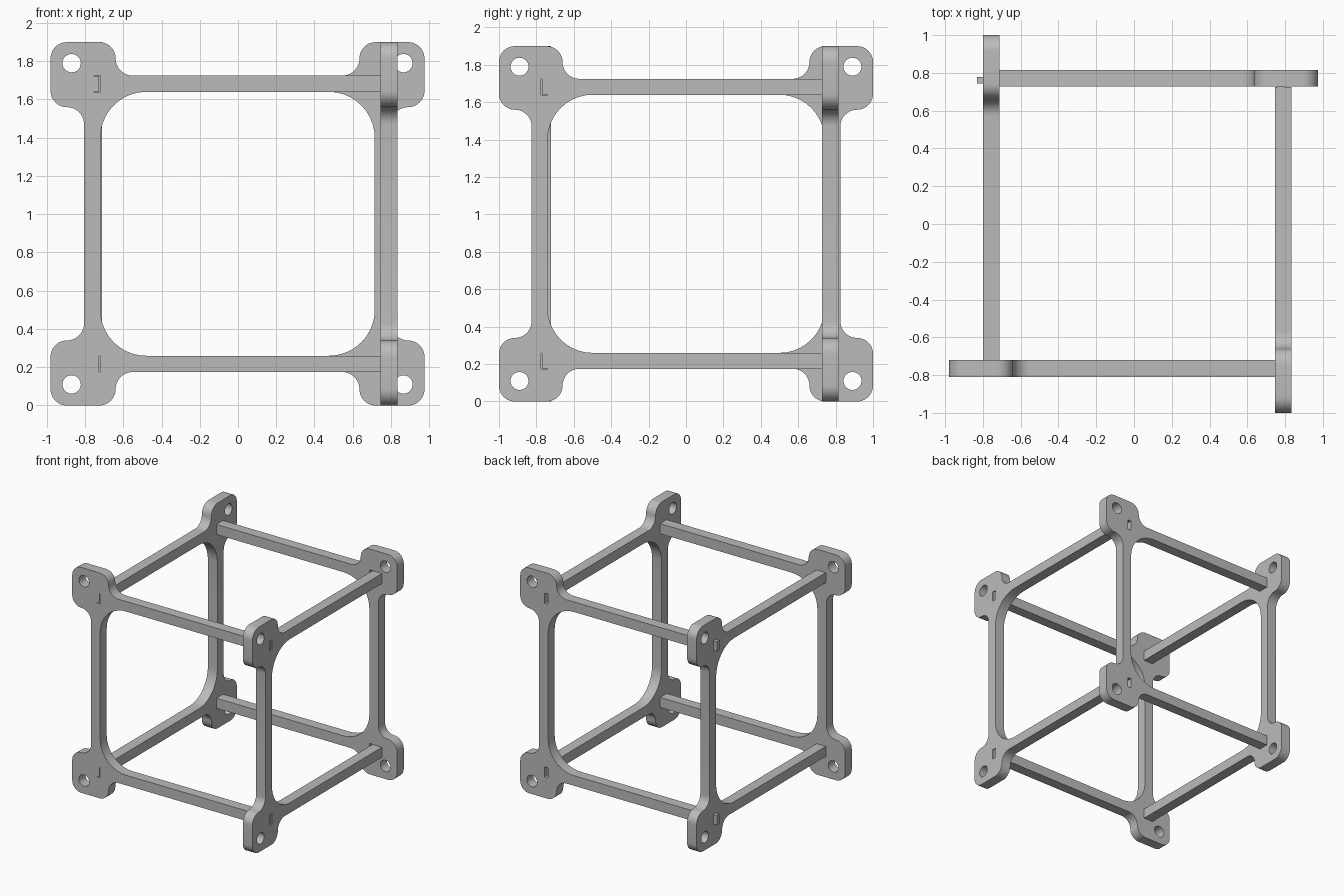
import bpy, bmesh, math
from mathutils import Vector, Matrix

cube = bpy.data.objects.get("Cube")
if cube:
    bpy.data.objects.remove(cube, do_unlink=True)

THICK = 0.088
LENGTH = 1.726          # ear end to joint end
HALF = 0.95             # half the panel height
BAR_OUT, BAR_IN = 0.775, 0.69

grey = bpy.data.materials.new("plain grey")
grey.use_nodes = True
grey.diffuse_color = (0.5, 0.5, 0.5, 1)
grey.node_tree.nodes["Principled BSDF"].inputs["Base Color"].default_value = (0.5, 0.5, 0.5, 1)


def rounded(corners, steps=10):
    """Closed outline with each corner (x, y, radius) replaced by an arc."""
    out = []
    count = len(corners)
    for i, (x, y, r) in enumerate(corners):
        p = Vector((x, y))
        if r == 0:
            out.append(p)
            continue
        a = (Vector(corners[i - 1][:2]) - p).normalized()
        b = (Vector(corners[(i + 1) % count][:2]) - p).normalized()
        centre = p + (a + b) * r          # all corners are square
        for s in range(steps + 1):
            t = s / steps * math.pi / 2
            out.append(centre - b * r * math.cos(t) - a * r * math.sin(t))
    return [p for i, p in enumerate(out) if (p - out[i - 1]).length > 1e-4]


def add_outline(curve, points):
    spline = curve.splines.new("POLY")
    spline.points.add(len(points) - 1)
    for sp, p in zip(spline.points, points):
        sp.co = (p.x, p.y, 0, 1)
    spline.use_cyclic_u = True


# Panel outline: post, two eared corners and two bars
upper = [(0.175, 0.61, 0.09), (0, 0.61, 0.085), (0, HALF, 0.085),
         (0.34, HALF, 0.085), (0.34, BAR_OUT, 0.09), (LENGTH, BAR_OUT, 0),
         (LENGTH, BAR_IN, 0), (0.26, BAR_IN, 0.24)]
lower = [(x, -y, r) for x, y, r in reversed(upper)]
curve = bpy.data.curves.new("panel_profile", "CURVE")
curve.dimensions = "2D"
curve.fill_mode = "BOTH"
curve.extrude = THICK / 2
add_outline(curve, rounded(upper + lower))

# Round bolt holes and narrow joint slots
for side in (1, -1):
    add_outline(curve, [Vector((0.11 + 0.048 * math.cos(a), side * 0.84 + 0.048 * math.sin(a)))
                        for a in (math.tau * k / 32 for k in range(32))])
    add_outline(curve, [Vector((x, side * y)) for x, y in
                        ((0.226, BAR_IN), (0.26, BAR_IN), (0.26, BAR_OUT), (0.226, BAR_OUT))])

helper = bpy.data.objects.new("panel_profile", curve)
bpy.context.collection.objects.link(helper)
graph = bpy.context.evaluated_depsgraph_get()
mesh = bpy.data.meshes.new_from_object(helper.evaluated_get(graph))
mesh.name = "panel"
bpy.data.objects.remove(helper, do_unlink=True)

bm = bmesh.new()
bm.from_mesh(mesh)
bmesh.ops.remove_doubles(bm, verts=bm.verts, dist=1e-5)

# Tenons on the bar ends
start, end = LENGTH - 0.02, LENGTH + 0.08
for side in (1, -1):
    place = Matrix.Translation(((start + end) / 2, side * (BAR_OUT + BAR_IN) / 2, -THICK / 2 + 0.032))
    size = Matrix.Diagonal((end - start, BAR_OUT - BAR_IN - 0.002, 0.034, 1))
    bmesh.ops.create_cube(bm, size=1, matrix=place @ size)

# Smooth arcs, sharp rims
bmesh.ops.recalc_face_normals(bm, faces=bm.faces)
for face in bm.faces:
    face.smooth = True
    face.material_index = 0
for edge in bm.edges:
    edge.smooth = edge.calc_face_angle(math.pi) < math.radians(30)
bm.to_mesh(mesh)
bm.free()
mesh.materials.clear()
mesh.materials.append(grey)

# Four panels arranged as a pinwheel
ears = [("front_panel", -0.98, -0.765), ("left_panel", 0.79, -1.0),
        ("back_panel", 0.975, 0.772), ("right_panel", -0.755, 1.0)]
for k, (name, x, y) in enumerate(ears):
    panel = bpy.data.objects.new(name, mesh)
    panel.location = (x, y, HALF)
    panel.rotation_euler = (math.pi / 2, 0, k * math.pi / 2)
    bpy.context.collection.objects.link(panel)
